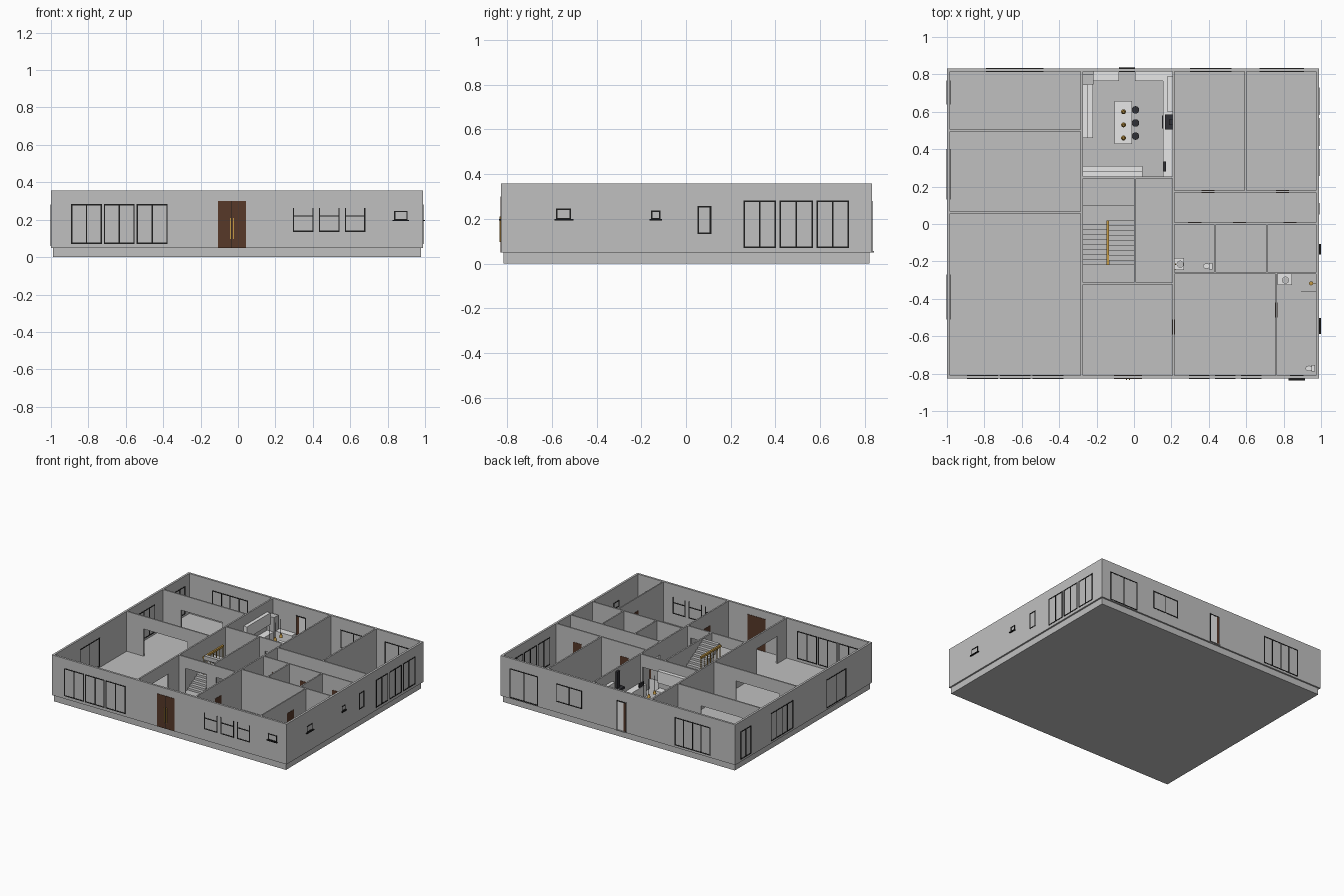
import bpy, bmesh, math
from mathutils import Matrix, Vector

if "Cube" in bpy.data.objects:
    bpy.data.objects.remove(bpy.data.objects["Cube"])

def mat(name, c):
    m = bpy.data.materials.new(name)
    m.diffuse_color = (*c, 1)
    m.use_nodes = True
    m.node_tree.nodes["Principled BSDF"].inputs["Base Color"].default_value = m.diffuse_color
    return m

GREY = mat("plaster grey", (.53, .53, .53))
BLACK = mat("frame black", (.012, .012, .012))
BROWN = mat("door brown", (.095, .04, .022))
GOLD = mat("brass gold", (.55, .32, .06))
WHITE = mat("cabinet white", (.8, .8, .8))
DARK = mat("appliance dark", (.03, .03, .035))

def finish(name, bm, m, smooth=False):
    me = bpy.data.meshes.new(name)
    bm.to_mesh(me)
    bm.free()
    ob = bpy.data.objects.new(name, me)
    me.materials.append(m)
    bpy.context.collection.objects.link(ob)
    if smooth:
        for p in me.polygons:
            p.use_smooth = len(p.vertices) == 4
    return ob

def boxes(name, bs, m):
    """One object from boxes given as (x0, x1, y0, y1, z0, z1)."""
    bm = bmesh.new()
    for x0, x1, y0, y1, z0, z1 in bs:
        M = Matrix.Translation(((x0+x1)/2, (y0+y1)/2, (z0+z1)/2)) @ Matrix.Diagonal((x1-x0, y1-y0, z1-z0, 1))
        bmesh.ops.create_cube(bm, size=1, matrix=M)
    return finish(name, bm, m)

def cyl(name, x, y, z0, z1, r, m, r2=None, n=20):
    bm = bmesh.new()
    bmesh.ops.create_cone(bm, cap_ends=True, segments=n, radius1=r, radius2=r if r2 is None else r2,
                          depth=z1-z0, matrix=Matrix.Translation((x, y, (z0+z1)/2)))
    return finish(name, bm, m, True)

F, T = .05, .357                       # floor and wall-top heights
X0, X1, Y0, Y1, W = -1, .99, -.826, .832, .016

def oriented(axis, f0, f1, a, b, z0, z1):
    return (a, b, f0, f1, z0, z1) if axis == 'x' else (f0, f1, a, b, z0, z1)

def wall(name, axis, f0, f1, a, b, openings=()):
    """Wall running along an axis, with openings (from, to, head height)."""
    bs, p = [], a
    for o0, o1, h in openings:
        bs += [oriented(axis, f0, f1, p, o0, F, T), oriented(axis, f0, f1, o0, o1, h, T)]
        p = o1
    bs.append(oriented(axis, f0, f1, p, b, F, T))
    boxes(name, bs, GREY)

# base slab and outer shell
boxes("base_slab", [(-.988, .978, -.816, .82, 0, F)], GREY)
wall("front_wall", 'x', Y0, Y0+W, X0, X1)
wall("back_wall", 'x', Y1-W, Y1, X0, X1)
wall("left_wall", 'y', X0, X0+W, Y0, Y1)
wall("right_wall", 'y', X1-W, X1, Y0, Y1)
boxes("wall_bottom_lip", [(X0, X1, Y0, Y1, F-.001, F+.001)], GREY)

# inner walls
iy0, iy1, ix0, ix1 = Y0+W, Y1-W, X0+W, X1-W
wall("living_hall_wall", 'y', -.286, -.274, iy0, iy1, [(-.7, -.45, .26)])
wall("hall_bedroom_wall", 'y', .206, .217, iy0, iy1, [(.02, .15, .26)])
wall("left_room_wall_back", 'x', .495, .506, ix0, -.286, [(-.83, -.48, .24)])
wall("left_room_wall_front", 'x', .057, .068, ix0, -.286, [(-.84, -.47, .26)])
wall("kitchen_wall", 'x', .243, .254, -.274, .206, [(.06, .19, .26)])
wall("stair_side_wall", 'y', 0, .011, -.313, .243)
wall("stair_front_wall", 'x', -.324, -.313, -.274, .206, [(-.22, -.04, .27), (.04, .18, .27)])
wall("back_bedroom_divider", 'y', .59, .601, .18, iy1)
wall("corridor_back_wall", 'x', .169, .18, .217, ix1)
wall("corridor_front_wall", 'x', -.002, .008, .217, ix1)
wall("bath_divider_left", 'y', .428, .438, -.258, 0)
wall("bath_divider_right", 'y', .706, .716, -.258, 0)
wall("bath_front_wall", 'x', -.268, -.258, .217, ix1)
wall("ensuite_wall", 'y', .756, .765, iy0, -.268)

# windows: bars that stand just proud of both wall faces
B = .007
SIDES = {'front': ('x', Y0, Y0+W), 'back': ('x', Y1-W, Y1),
         'left': ('y', X0, X0+W), 'right': ('y', X1-W, X1)}

def window(name, side, a, b, z0, z1, panes=2, top=True, transom=None):
    axis, f0, f1 = SIDES[side]
    f0, f1 = f0-.002, f1+.002
    bs = []
    for i in range(panes+1):
        c = a+B/2 + (b-a-B)*i/panes
        bs.append(oriented(axis, f0, f1, c-B/2, c+B/2, z0, z1))
    for z in [z0] + ([z1-B] if top else []) + ([transom] if transom else []):
        bs.append(oriented(axis, f0, f1, a, b, z, z+B))
    boxes(name, bs, BLACK)

for i, (a, b) in enumerate([(-.893, -.727), (-.717, -.553), (-.542, -.376)]):
    window(f"living_window_{i}", 'front', a, b, .07, .283)
for i in range(3):
    window(f"bedroom_window_{i}", 'front', .293+.139*i, .404+.139*i, .134, .262, 1, False, .216)
window("ensuite_window_front", 'front', .835, .907, .197, .247, 1)
window("ensuite_window_side", 'right', -.581, -.514, .197, .247, 1)
window("bath_window", 'right', -.157, -.113, .197, .238, 1)
window("corridor_window", 'right', .051, .113, .133, .257, 1)
for i, (a, b) in enumerate([(.257, .402), (.418, .568), (.583, .729)]):
    window(f"bedroom_glazing_{i}", 'right', a, b, .07, .282)
window("back_room_glazing", 'back', -.79, -.485, .065, .28, 4)
window("back_bedroom_window", 'back', .3, .52, .13, .27)
window("back_bedroom_door", 'back', .67, .91, .055, .28)
window("left_window_back", 'left', .64, .766, .065, .28)
window("left_window_middle", 'left', .13, .4, .065, .28, 4)
window("left_window_front", 'left', -.51, -.27, .06, .28)
boxes("window_sills", [(.827, .914, -.836, Y0, .193, .199), (X1, 1, -.588, -.503, .193, .199),
                       (X1, 1, -.163, -.107, .193, .199)], BLACK)

# double front door with long handles
boxes("front_door", [(-.107, -.034, Y0-.003, Y0+W+.003, F, .3), (-.032, .042, Y0-.003, Y0+W+.003, F, .3)], BROWN)
boxes("front_door_gap", [(-.0345, -.0315, Y0-.0035, Y0+W+.0035, F, .3)], BLACK)
boxes("front_door_handles", [(x-.003, x+.003, Y0-.008, Y0-.002, .096, .21) for x in (-.041, -.025)], GOLD)

# back door with threshold
boxes("back_door_frame", [(-.08, -.072, Y1-W-.002, Y1+.002, F, .28), (-.002, .006, Y1-W-.002, Y1+.002, F, .28),
                          (-.08, .006, Y1-W-.002, Y1+.002, .272, .28)], BLACK)
boxes("back_door_panel", [(-.055, -.002, Y1-W-.001, Y1+.001, F, .272)], WHITE)
boxes("back_door_leaf", [(-.072, -.055, Y1-W-.002, Y1+.002, F, .272)], BROWN)
boxes("back_threshold", [(-.08, .006, .77, .84, F, F+.006)], GREY)

# inner doors
H = .255
boxes("inner_doors", [(.36, .43, .167, .182, F, H), (.76, .83, .167, .182, F, H),
                      (.29, .36, -.004, .01, F, H), (.53, .6, -.004, .01, F, H), (.8, .87, -.004, .01, F, H),
                      (.204, .219, -.59, -.51, F, H), (.754, .767, -.5, -.42, F, H)], BROWN)

# stairs: left flight up to a back landing, right flight returns
N, run = 9, .24/9
flights = []
for i in range(N):
    y, z = -.22+run*i, F+.0165*(i+1)
    flights.append((-.272, -.146, y, y+run, F, z))
    y, z = .02-run*(i+1), .2+.0165*(i+1)
    flights.append((-.134, 0, y, y+run, z-.03, z))
flights.append((-.274, 0, .02, .1, .185, .2))
boxes("staircase", flights, GREY)
boxes("stair_handrail", [(-.147, -.133, -.22, .02, .325, .34)] +
      [(-.142, -.138, -.215+.0385*i, -.211+.0385*i, .2, .33) for i in range(7)], GOLD)

# kitchen cabinets
C = F+.09
boxes("kitchen_counters", [(.155, .206, .254, .79, F, C), (-.217, -.08, .765, iy1, F, C),
                           (.006, .206, .765, iy1, F, C), (-.274, -.22, .46, .745, F, C),
                           (-.274, .045, .254, .31, F, C)], WHITE)
boxes("kitchen_upper_cabinets", [(-.274, -.247, .46, .745, .19, .28), (.18, .206, .6, .79, .19, .28),
                                 (-.274, .045, .254, .282, .19, .28)], WHITE)
boxes("refrigerator", [(-.274, -.217, .745, .8, F, .25)], GREY)
boxes("oven_front", [(.15, .156, .51, .58, F+.01, C-.01), (.158, .17, .28, .335, C, C+.03)], DARK)
boxes("range_hood", [(.165, .206, .505, .585, .2, .215), (.188, .206, .53, .56, .215, .34)], DARK)
boxes("kitchen_island", [(-.095, -.022, .44, .646, F, C-.006), (-.105, -.012, .428, .658, C-.006, C)], WHITE)
for i, y in enumerate((.47, .54, .61)):
    cyl(f"stool_seat_{i}", .008, y, .112, .12, .02, DARK)
    cyl(f"stool_leg_{i}", .008, y, F, .112, .004, DARK, n=8)
    cyl(f"stool_foot_{i}", .008, y, F, F+.004, .016, DARK)
    cyl(f"pendant_shade_{i}", -.056, y-.01, .2, .225, .013, GOLD, .006)
    cyl(f"pendant_cord_{i}", -.056, y-.01, .225, .34, .0015, DARK, n=6)

# bathrooms
def toilet(name, x, y):
    boxes(name+"_tank", [(x+.03, x+.048, y-.017, y+.017, F, F+.075)], WHITE)
    o = cyl(name+"_bowl", 0, 0, F, F+.042, .01, WHITE, .016)
    o.location, o.scale = (x+.016, y, 0), (1.2, .9, 1)

toilet("bath_toilet", .372, -.225)
toilet("ensuite_toilet", .92, -.772)
boxes("vanities", [(.217, .268, -.247, -.183, F, F+.08), (.768, .845, -.325, -.268, F, F+.08)], WHITE)
for i, (x, y) in enumerate([(.247, -.215), (.81, -.3)]):
    cyl(f"basin_{i}", x, y, F+.08, F+.095, .015, WHITE, .019)
    cyl(f"basin_bowl_{i}", x, y, F+.095, F+.096, .015, GREY)
boxes("vanity_tap", [(.219, .224, -.218, -.212, F+.08, F+.12), (.219, .223, -.247, -.24, F, F+.13)], GOLD)
boxes("shower_screen", [(.893, ix1, -.363, -.36, F, .25)], GREY)
cyl("shower_head", .947, -.317, .255, .262, .011, GOLD)
boxes("shower_arm", [(.947, ix1, -.319, -.315, .262, .266), (.969, ix1, -.319, -.315, .13, .266)], GOLD)
